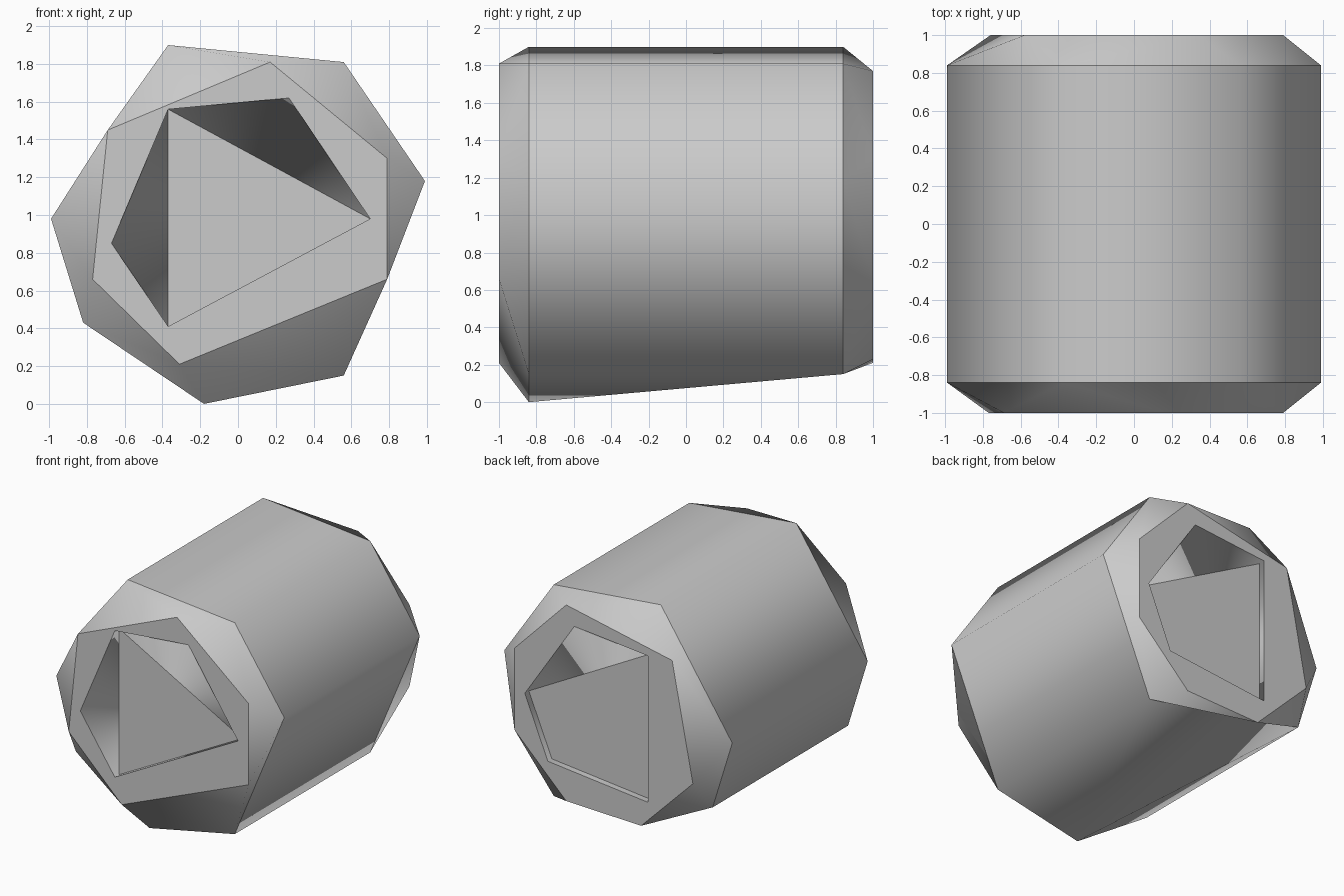
import bpy
from mathutils import Vector

cube = bpy.data.objects.get("Cube")
if cube:
    bpy.data.objects.remove(cube, do_unlink=True)

AXIS_Z = 0.985
END, SHOULDER, FLOOR = 1.0, 0.84, 0.95

grey = bpy.data.materials.new("light_grey")
grey.use_nodes = True
colour = (0.6, 0.6, 0.6, 1)
grey.diffuse_color = colour
grey.node_tree.nodes["Principled BSDF"].inputs["Base Color"].default_value = colour


def ring(profile, y):
    return [Vector((x, y, z)) for x, z in profile]


def strip(a, b):
    """Triangles between two rings, always taking the shorter diagonal."""
    faces, i, j, n, m = [], 0, 0, len(a), len(b)
    while i < n or j < m:
        p, q = a[i % n], b[j % m]
        step_a = (a[(i + 1) % n] - q).length if i < n else 99
        step_b = (b[(j + 1) % m] - p).length if j < m else 99
        if step_a <= step_b:
            faces.append((i % n, (i + 1) % n, n + j % m))
            i += 1
        else:
            faces.append((i % n, n + (j + 1) % m, n + j % m))
            j += 1
    return faces


def make(name, verts, faces, radial, axial):
    """Mesh whose smooth normals mix the direction from the axis and along it."""
    def normal(co):
        out = Vector((co.x, 0, co.z - AXIS_Z)).normalized()
        return (out * radial + Vector((0, axial, 0))).normalized()

    fixed = []
    for f in faces:
        p, q, r = (verts[k] for k in f[:3])
        wanted = sum((normal(verts[k]) for k in f), Vector())
        fixed.append(f if (q - p).cross(r - p).dot(wanted) > 0 else f[::-1])
    mesh = bpy.data.meshes.new(name)
    mesh.from_pydata(verts, [], fixed)
    mesh.materials.append(grey)
    mesh.polygons.foreach_set("use_smooth", [True] * len(fixed))
    mesh.normals_split_custom_set(
        [normal(verts[loop.vertex_index]) for loop in mesh.loops])
    obj = bpy.data.objects.new(name, mesh)
    bpy.context.collection.objects.link(obj)


def band(name, a, b, radial, axial):
    make(name, a + b, strip(a, b), radial, axial)


# Profiles, clockwise from the top as seen from the front
back_outer = [(-.37, 1.9), (.56, 1.81), (.99, 1.18), (.56, .15),
              (-.82, .43), (-.99, .98)]
front_outer = back_outer[:4] + [(-.18, 0)] + back_outer[4:]
front_edge = [(-.69, 1.45), (.17, 1.81), (.79, 1.3), (.79, .66),
              (-.31, .21), (-.77, .66)]
back_edge = [(-.58, 1.58), (.34, 1.77), (.79, 1.31), (.79, .67),
             (.34, .23), (-.31, .21), (-.76, .66)]
A, B, C, D = (-.37, 1.56), (.27, 1.62), (.7, .98), (-.37, .41)
E, F = (-.67, .85), (.5, .5)

# Barrel wall
band("barrel_wall", ring(front_outer, -SHOULDER), ring(back_outer, SHOULDER), 1, 0)

# Both ends: bevel, flat rim, recess wall and recess floor
ends = [("front", -1, front_outer, front_edge, [A, B, C, D, E], [A, C, D]),
        ("back", 1, back_outer, back_edge, [A, B, C, F, D], [A, C, F, D])]
for side, s, outer, edge, hole, floor in ends:
    edge_ring, hole_ring = ring(edge, s * END), ring(hole, s * END)
    floor_ring = ring(floor, s * FLOOR)
    band(side + "_bevel", ring(outer, s * SHOULDER), edge_ring, 1, s)
    band(side + "_rim", edge_ring, hole_ring, 0, s)
    band(side + "_recess_wall", hole_ring, floor_ring, -1, 0)
    make(side + "_recess_floor", floor_ring, [tuple(range(len(floor)))], 0, s)
